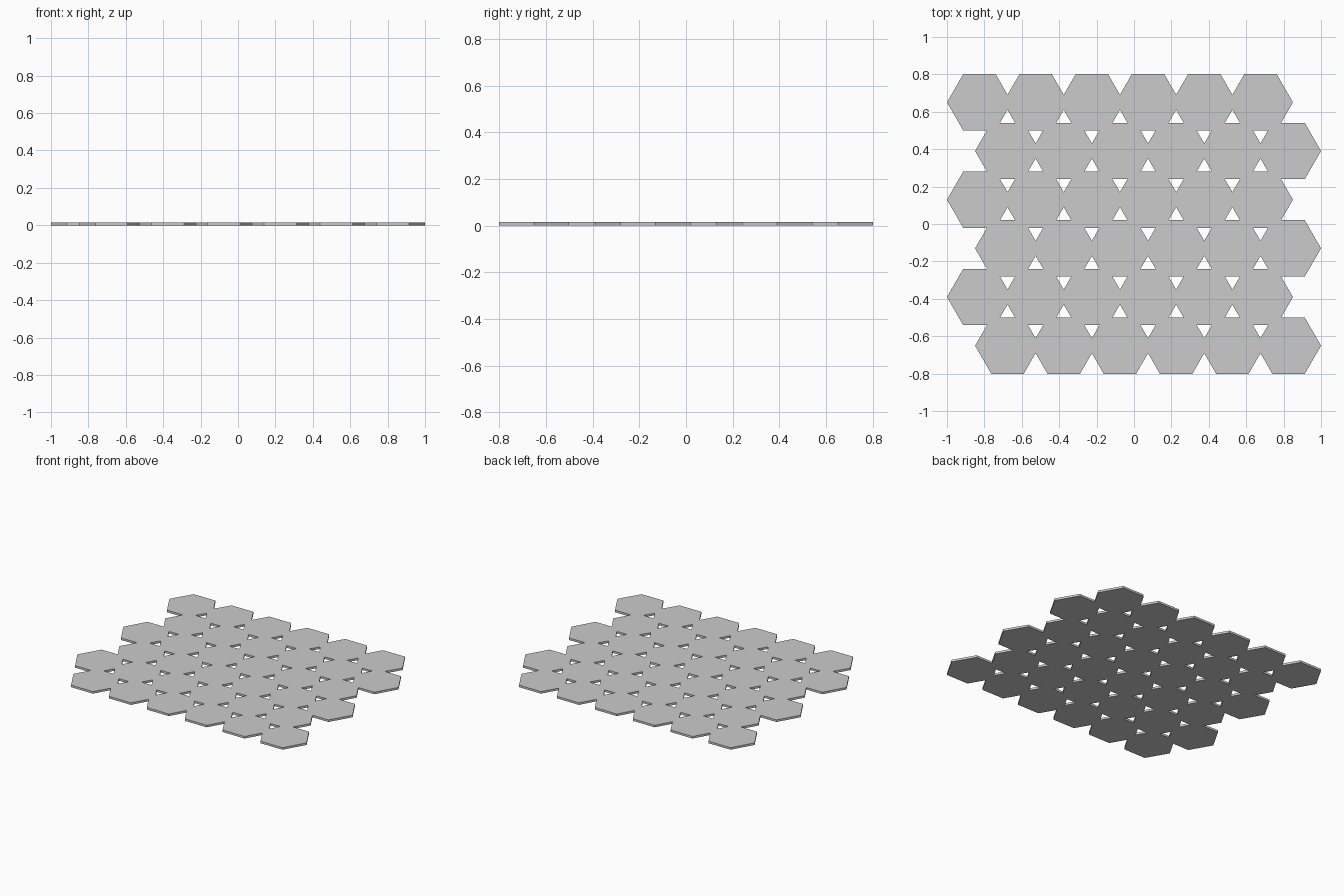
import bpy, bmesh
from math import sqrt, cos, sin, pi
from mathutils import Vector
from mathutils.geometry import delaunay_2d_cdt

if "Cube" in bpy.data.objects:
    bpy.data.objects.remove(bpy.data.objects["Cube"])

N = 6                                            # tiles per row and rows
PITCH = 2 / (N - 0.5 + 2 / sqrt(3))              # spacing so total width is 2
RADIUS = PITCH / sqrt(3)                         # hexagon circumradius
ROW = PITCH * sqrt(3) / 2                        # row spacing
THICK = 0.015

# Overlapping hexagon outlines, alternate rows shifted half a tile
points, hexes = [], []
for row in range(N):
    cy = ((N - 1) / 2 - row) * ROW
    for col in range(N):
        cx = -1 + RADIUS + col * PITCH + (row % 2) * PITCH / 2
        start = len(points)
        points += [Vector((cx + RADIUS * cos(k * pi / 3), cy + RADIUS * sin(k * pi / 3)))
                   for k in range(6)]
        hexes.append(list(range(start, start + 6)))

# Flat union of the outlines: keep only areas covered by a hexagon
verts, _, faces, _, _, source = delaunay_2d_cdt(points, [], hexes, 0, 1e-5)

bm = bmesh.new()
bv = [bm.verts.new((v.x, v.y, 0)) for v in verts]
for face, src in zip(faces, source):
    if src:
        bm.faces.new([bv[i] for i in face])
bmesh.ops.delete(bm, geom=[v for v in bm.verts if not v.link_faces], context='VERTS')

# Thicken into a plate standing on z = 0
ext = bmesh.ops.extrude_face_region(bm, geom=bm.faces[:], use_keep_orig=True)
top = [g for g in ext["geom"] if isinstance(g, bmesh.types.BMVert)]
bmesh.ops.translate(bm, verts=top, vec=(0, 0, THICK))
bmesh.ops.recalc_face_normals(bm, faces=bm.faces[:])

mesh = bpy.data.meshes.new("hexagon_mat")
bm.to_mesh(mesh)
bm.free()
bpy.context.collection.objects.link(bpy.data.objects.new("hexagon_mat", mesh))
